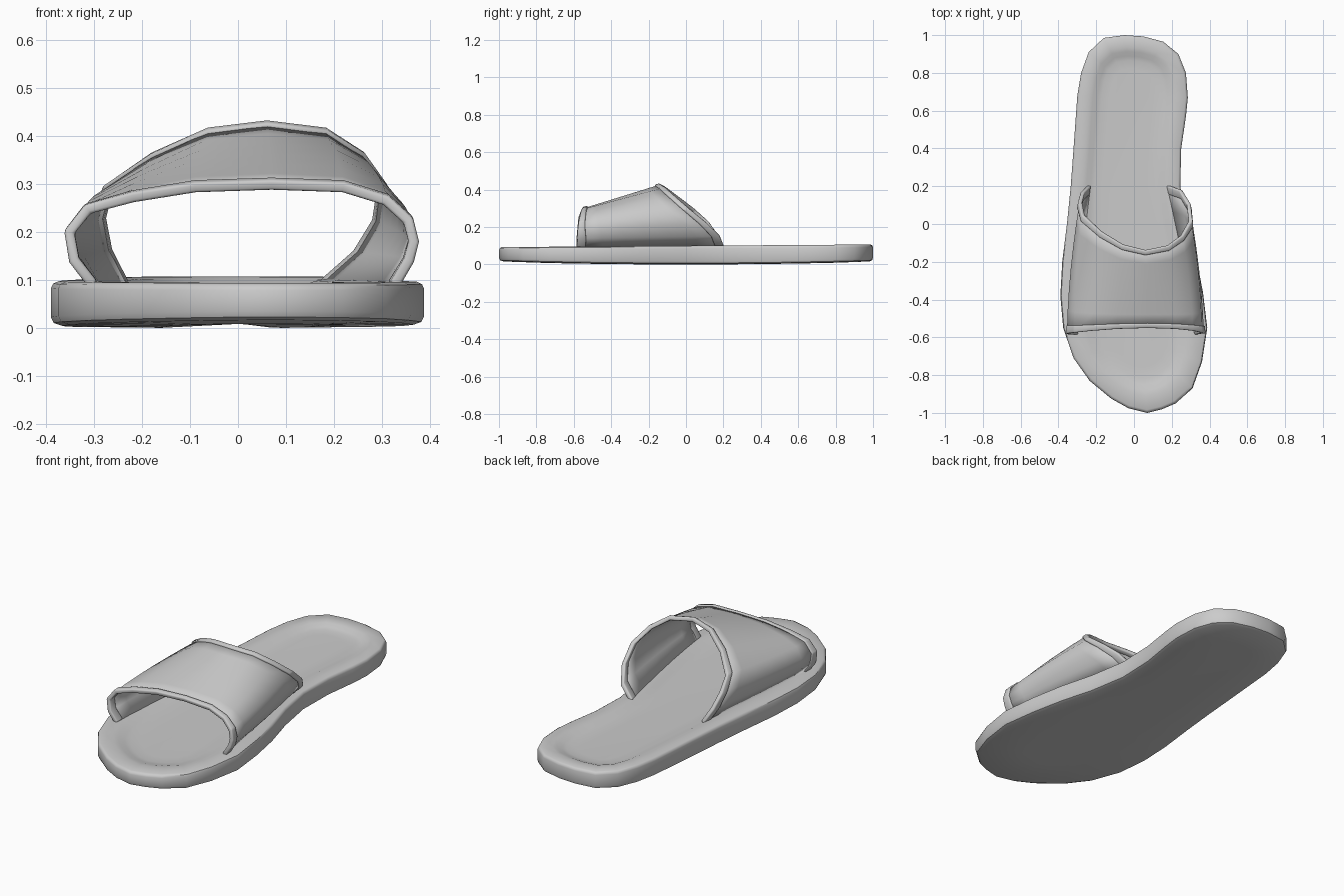
import bpy
import bmesh
from mathutils import Vector

cube = bpy.data.objects.get("Cube")
if cube:
    bpy.data.objects.remove(cube, do_unlink=True)

grey = bpy.data.materials.new("light grey")
grey.use_nodes = True
colour = (0.6, 0.6, 0.6, 1)
grey.diffuse_color = colour
grey.node_tree.nodes["Principled BSDF"].inputs["Base Color"].default_value = colour


def make_object(name, bm, angle):
    bmesh.ops.recalc_face_normals(bm, faces=bm.faces)
    mesh = bpy.data.meshes.new(name)
    bm.to_mesh(mesh)
    bm.free()
    mesh.materials.append(grey)
    obj = bpy.data.objects.new(name, mesh)
    bpy.context.collection.objects.link(obj)
    bpy.ops.object.select_all(action='DESELECT')
    obj.select_set(True)
    bpy.context.view_layer.objects.active = obj
    bpy.ops.object.shade_smooth_by_angle(angle=angle)
    return obj


def bridge(bm, a, b, closed):
    count = len(a)
    for i in range(count if closed else count - 1):
        j = (i + 1) % count
        bm.faces.new((a[i], a[j], b[j], b[i]))


# Sole: outline from the toe, round the left side to the heel and back
outline = [
    (.07, -1), (.15, -.98), (.22, -.95), (.31, -.87), (.36, -.73), (.388, -.55),
    (.365, -.36), (.33, -.18), (.28, 0), (.245, .2), (.25, .4), (.275, .57),
    (.285, .67), (.275, .8), (.235, .9), (.155, .965), (.05, .993), (-.05, 1),
    (-.16, .985), (-.24, .91), (-.28, .8), (-.3, .68), (-.32, .4), (-.335, .2),
    (-.355, 0), (-.38, -.2), (-.39, -.38), (-.375, -.55), (-.32, -.71),
    (-.235, -.83), (-.12, -.925), (-.03, -.975)]


def spine(y):
    """Point on the centre line of the foot nearest to this height."""
    y = max(-.6, min(.7, y))
    if y < .2:
        x = .03 - .1 * (y + .6)
    else:
        x = -.05 + .08 * (y - .2)
    return Vector((x, y))


# Rings as inset, height and whether they belong to the underside
profile = [(.6, 0, True), (.06, .002, True), (.015, .008, True), (0, .02, True),
           (0, .085, False), (.012, .095, False), (.04, .1, False),
           (.22, .1, False), (.29, .096, False), (.37, .086, False),
           (.45, .081, False), (.6, .079, False)]
bm = bmesh.new()
rings = []
for inset, height, under in profile:
    ring = []
    for p in outline:
        q = Vector(p).lerp(spine(p[1]), inset)
        tilt = .015 * q.y ** 2 if under else .007 * q.y
        ring.append(bm.verts.new((q.x, q.y, height + tilt)))
    rings.append(ring)
for a, b in zip(rings, rings[1:]):
    bridge(bm, a, b, True)
bm.faces.new(rings[0])
bm.faces.new(rings[-1])
make_object("sole", bm, .7)

# Strap: surface between a low front arch and a tall raked rear arch
front_arch = [
    (-.305, -.585, .088), (-.345, -.585, .14), (-.355, -.58, .2),
    (-.315, -.575, .25), (-.22, -.565, .275), (-.09, -.555, .295),
    (.07, -.55, .3), (.22, -.555, .295), (.31, -.565, .268),
    (.358, -.575, .225), (.37, -.58, .18), (.36, -.58, .14), (.33, -.585, .088)]
rear_arch = [
    (-.24, .205, .09), (-.275, .17, .16), (-.288, .12, .23),
    (-.272, .05, .292), (-.175, -.04, .36), (-.06, -.11, .412),
    (.06, -.14, .427), (.18, -.115, .412), (.255, -.06, .363),
    (.302, .02, .295), (.292, .11, .222), (.25, .18, .152), (.18, .205, .09)]


def strap_band(name, start, end, steps, thickness, offset):
    bm = bmesh.new()
    rows = []
    for k in range(steps + 1):
        t = start + (end - start) * k / steps
        swell = 1 + .16 * t * (1 - t)
        row = []
        for a, b in zip(front_arch, rear_arch):
            p = Vector(a).lerp(Vector(b), t)
            row.append(bm.verts.new((p.x * swell, p.y, p.z)))
        rows.append(row)
    for a, b in zip(rows, rows[1:]):
        bridge(bm, a, b, False)
    obj = make_object(name, bm, .9)
    # Make the outer side face up and away from the foot
    top = max(obj.data.polygons, key=lambda f: f.center.z)
    if top.normal.z < 0:
        obj.data.flip_normals()
    shell = obj.modifiers.new("thickness", 'SOLIDIFY')
    shell.thickness = thickness
    shell.offset = offset
    return obj


strap_band("strap", .01, .99, 6, .012, -1)

# Folded hems along both openings of the strap
for name, start, end in (("front_hem", 0, .06), ("rear_hem", .94, 1)):
    hem = strap_band(name, start, end, 1, .022, -.3)
    soft = hem.modifiers.new("rounded edge", 'BEVEL')
    soft.width = .006
    soft.segments = 2
